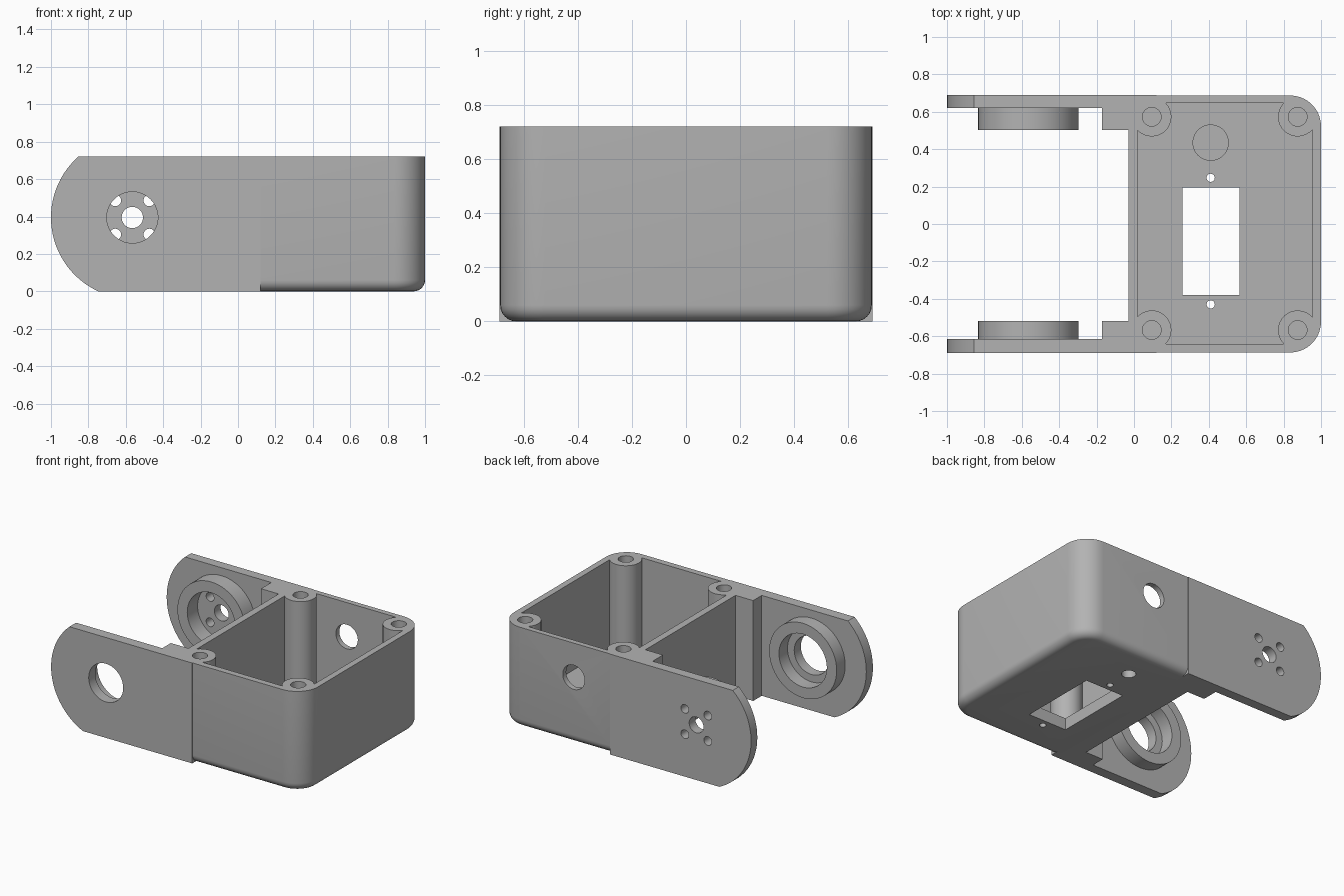
import bpy, bmesh, math
from mathutils import Vector

if "Cube" in bpy.data.objects:
    bpy.data.objects.remove(bpy.data.objects["Cube"])

H = 0.72                      # overall height
PX, PZ, PR = -0.565, 0.395, 0.435   # pivot centre and arm end radius

grey = bpy.data.materials.new("light grey")
grey.diffuse_color = (0.45, 0.45, 0.45, 1)
grey.use_nodes = True
grey.node_tree.nodes["Principled BSDF"].inputs["Base Color"].default_value = grey.diffuse_color


def finish_mesh(name, bm):
    bmesh.ops.recalc_face_normals(bm, faces=bm.faces)
    me = bpy.data.meshes.new(name)
    bm.to_mesh(me)
    bm.free()
    ob = bpy.data.objects.new(name, me)
    bpy.context.collection.objects.link(ob)
    return ob


def prism(name, pts, axis, lo, hi):
    """Extrude a 2D outline along z (xy points) or y (xz points)."""
    bm = bmesh.new()
    put = (lambda p, t: (p[0], p[1], t)) if axis == "z" else (lambda p, t: (p[0], t, p[1]))
    a = [bm.verts.new(put(p, lo)) for p in pts]
    b = [bm.verts.new(put(p, hi)) for p in pts]
    bm.faces.new(a)
    bm.faces.new(b[::-1])
    for i in range(len(pts)):
        j = (i + 1) % len(pts)
        bm.faces.new((a[i], b[i], b[j], a[j]))
    return finish_mesh(name, bm)


def arc(cx, cy, r, a0, a1, n):
    return [(cx + r * math.cos(a0 + (a1 - a0) * i / n),
             cy + r * math.sin(a0 + (a1 - a0) * i / n)) for i in range(n + 1)]


def cyl(cx, cy, r, axis, lo, hi, n=40):
    return prism("cylinder", arc(cx, cy, r, 0, 2 * math.pi, n)[:-1], axis, min(lo, hi), max(lo, hi))


def box(x0, x1, y0, y1, z0, z1):
    y0, y1 = min(y0, y1), max(y0, y1)
    return prism("block", [(x0, y0), (x1, y0), (x1, y1), (x0, y1)], "z", z0, z1)


def combine(ob, other, op):
    m = ob.modifiers.new("combine", "BOOLEAN")
    m.operation, m.solver, m.object = op, "EXACT", other
    bpy.context.view_layer.update()
    dg = bpy.context.evaluated_depsgraph_get()
    me = bpy.data.meshes.new_from_object(ob.evaluated_get(dg))
    ob.modifiers.clear()
    ob.data = me
    bpy.data.objects.remove(other)


def add(ob, other):
    combine(ob, other, "UNION")


def cut(ob, other):
    combine(ob, other, "DIFFERENCE")


def finish(ob):
    ob.data.materials.clear()
    ob.data.materials.append(grey)
    bpy.ops.object.select_all(action="DESELECT")
    ob.select_set(True)
    bpy.context.view_layer.objects.active = ob
    bpy.ops.object.shade_smooth_by_angle(angle=math.radians(30))


# Housing shell: rounded outer corners, then rounded lower edges
housing = box(0.05, 1.0, -0.687, 0.687, 0, H)
housing.name = "housing"
bm = bmesh.new()
bm.from_mesh(housing.data)
corners = [e for e in bm.edges if all(v.co.x > 0.99 for v in e.verts)
           and abs(e.verts[0].co.z - e.verts[1].co.z) > 0.1]
bmesh.ops.bevel(bm, geom=corners, offset=0.165, segments=10, profile=0.5, affect="EDGES")
lower = [e for e in bm.edges if all(v.co.z < 0.001 for v in e.verts)
         and not all(v.co.x < 0.06 for v in e.verts)]
bmesh.ops.bevel(bm, geom=lower, offset=0.06, segments=6, profile=0.5, affect="EDGES")
bm.to_mesh(housing.data)
bm.free()
# Square-edged end next to the arms
add(housing, box(-0.03, 0.12, -0.69, 0.69, 0, H))

# Cavity whose corners bend around the four screw posts
X0, X1, Y0, Y1, R = 0.02, 0.955, -0.642, 0.648, 0.105
posts = [(0.095, -0.567), (0.875, -0.567), (0.875, 0.573), (0.095, 0.573)]
outline = []
for i, (cx, cy) in enumerate(posts):
    wx, wy = (X0 if cx < 0.5 else X1), (Y0 if cy < 0 else Y1)
    on_x = Vector((wx - cx, math.copysign(math.sqrt(R * R - (wx - cx) ** 2), -cy)))
    on_y = Vector((math.copysign(math.sqrt(R * R - (wy - cy) ** 2), 0.5 - cx), wy - cy))
    first, last = (on_x, on_y) if i % 2 == 0 else (on_y, on_x)
    a0, a1 = math.atan2(first.y, first.x), math.atan2(last.y, last.x)
    while a1 > a0:            # sweep clockwise around the inner side of the post
        a1 -= 2 * math.pi
    outline += arc(cx, cy, R, a0, a1, 16)
cut(housing, prism("cavity", outline, "z", 0.085, 1.0))
for cx, cy in posts:
    cut(housing, cyl(cx, cy, 0.05, "z", 0.2, 1.0, 32))

# Floor: short stud, rectangular opening and screw holes
add(housing, cyl(0.41, 0.435, 0.097, "z", 0.04, 0.15))
cut(housing, cyl(0.41, 0.435, 0.047, "z", -0.1, 0.085, 32))
cut(housing, box(0.26, 0.565, -0.38, 0.195, -0.1, 0.3))
for y in (0.247, -0.43):
    cut(housing, cyl(0.41, y, 0.022, "z", -0.1, 0.3, 20))
# Cable hole in the back wall
cut(housing, cyl(0.41, 0.475, 0.087, "y", 0.6, 0.8))
finish(housing)

# Arms: round-ended plate, stiffening block and bearing cup
top = math.pi - math.asin((H - PZ) / PR)
bottom = math.pi + math.asin(PZ / PR)
profile = arc(PX, PZ, PR, top, bottom, 28) + [(-0.03, 0), (-0.03, H)]
for name, s, inner, plate in (("front_arm", -1, 0.518, 0.615), ("back_arm", 1, 0.503, 0.62)):
    lo, hi = sorted((s * plate, s * 0.69))
    arm = prism(name, profile, "y", lo, hi)
    add(arm, box(-0.17, -0.03, s * inner, s * 0.65, 0, H))
    add(arm, cyl(PX, PZ, 0.268, "y", s * inner, s * 0.65, 56))
    cut(arm, cyl(PX, PZ, 0.19, "y", s * 0.4, s * plate, 48))
    if s < 0:                 # large bearing hole
        cut(arm, cyl(PX, PZ, 0.137, "y", s * 0.4, s * 0.8))
    else:                     # shaft hole with four screw holes
        cut(arm, cyl(PX, PZ, 0.057, "y", 0.4, 0.8, 32))
        for dx in (-0.091, 0.091):
            for dz in (-0.091, 0.091):
                cut(arm, cyl(PX + dx, PZ + dz, 0.031, "y", 0.4, 0.8, 24))
    finish(arm)
